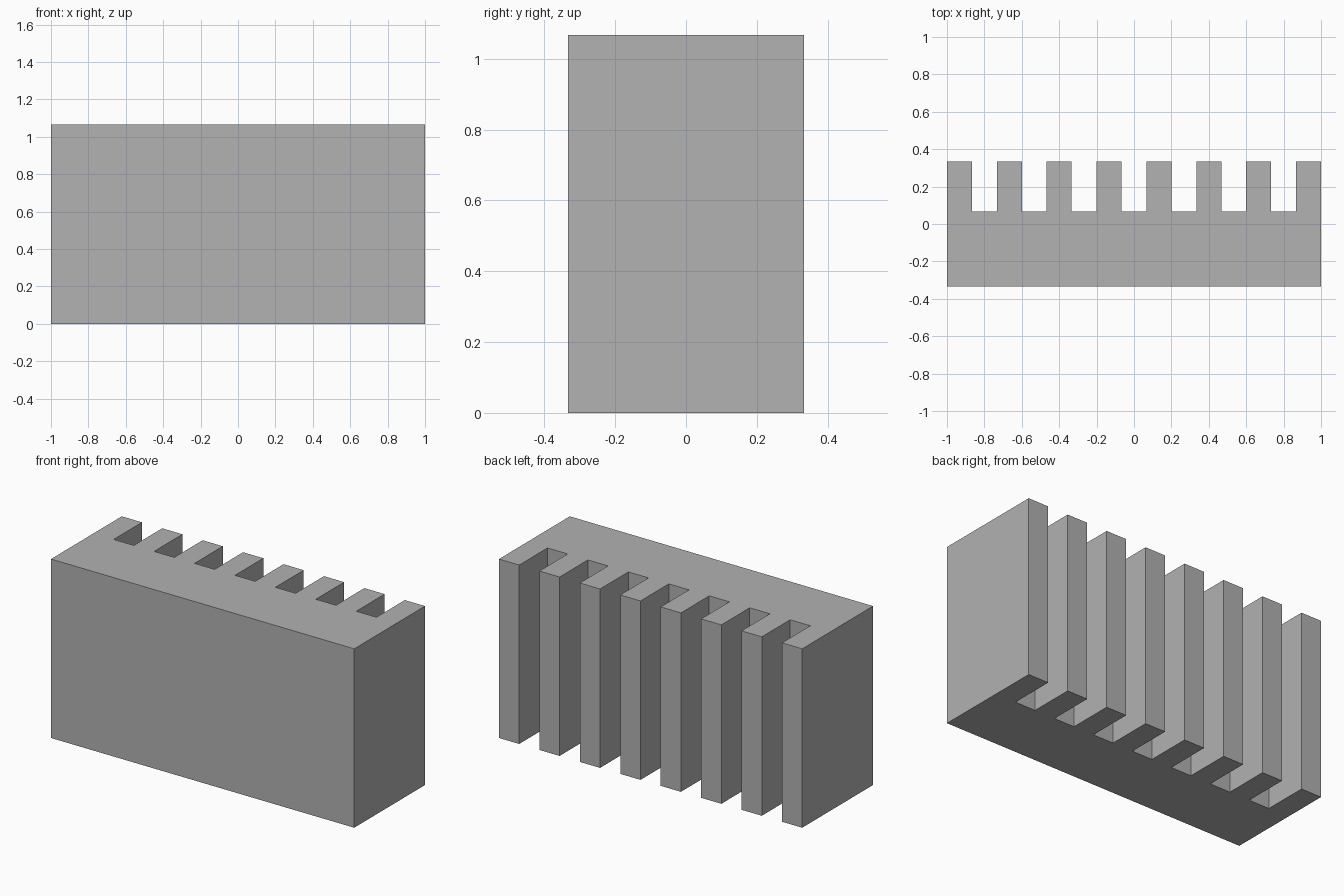
import bpy
import bmesh

default_cube = bpy.data.objects.get("Cube")
if default_cube:
    bpy.data.objects.remove(default_cube, do_unlink=True)

# Proportions: everything sits on a grid of fifteen equal columns
UNIT = 2 / 15
TEETH = 8
HEIGHT = 8 * UNIT
FRONT, ROOT, BACK = -2.5 * UNIT, 0.5 * UNIT, 2.5 * UNIT

grey = bpy.data.materials.new("plain grey")
grey.use_nodes = True
colour = (0.445, 0.445, 0.445, 1)
grey.diffuse_color = colour
grey.node_tree.nodes["Principled BSDF"].inputs["Base Color"].default_value = colour

# Comb outline: straight front, then teeth and gaps along the back
outline = [(-1, FRONT), (1, FRONT)]
for i in reversed(range(TEETH)):
    left = -1 + 2 * i * UNIT
    right = left + UNIT
    if i < TEETH - 1:
        outline.append((right, ROOT))
    outline += [(right, BACK), (left, BACK)]
    if i > 0:
        outline.append((left, ROOT))

# Raise the outline into a solid block
bm = bmesh.new()
base = bm.faces.new([bm.verts.new((x, y, 0)) for x, y in outline])
raised = bmesh.ops.extrude_face_region(bm, geom=[base], use_keep_orig=True)
top_verts = [g for g in raised["geom"] if isinstance(g, bmesh.types.BMVert)]
bmesh.ops.translate(bm, verts=top_verts, vec=(0, 0, HEIGHT))
bmesh.ops.recalc_face_normals(bm, faces=bm.faces)

mesh = bpy.data.meshes.new("comb_block")
bm.to_mesh(mesh)
bm.free()
mesh.materials.append(grey)
block = bpy.data.objects.new("comb_block", mesh)
bpy.context.collection.objects.link(block)
